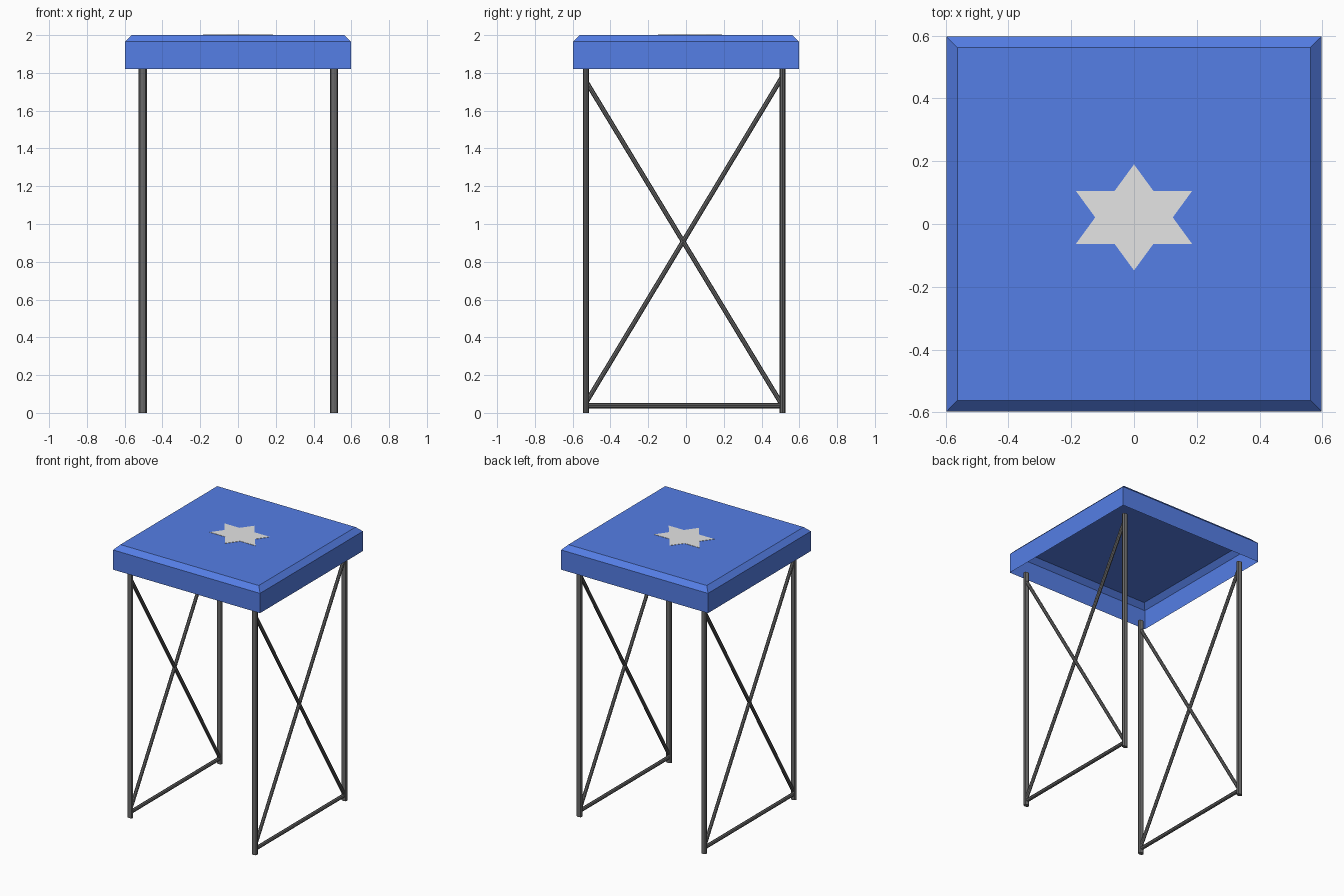
import bpy, bmesh, math
from mathutils import Vector

cube = bpy.data.objects.get("Cube")
if cube:
    bpy.data.objects.remove(cube, do_unlink=True)


def material(name, rgb):
    mat = bpy.data.materials.new(name)
    mat.use_nodes = True
    color = (*rgb, 1)
    mat.diffuse_color = color
    bsdf = next(n for n in mat.node_tree.nodes if n.type == 'BSDF_PRINCIPLED')
    bsdf.inputs["Base Color"].default_value = color
    return mat


blue = material("canopy blue", (0.09, 0.21, 0.79))
grey = material("metal grey", (0.14, 0.14, 0.14))
white = material("star light grey", (0.78, 0.78, 0.78))


def finish(name, bm, mat):
    mesh = bpy.data.meshes.new(name)
    bm.to_mesh(mesh)
    bm.free()
    mesh.materials.append(mat)
    obj = bpy.data.objects.new(name, mesh)
    bpy.context.collection.objects.link(obj)
    return obj


def rod(name, start, end, width, depth):
    """Eight-sided rod between two points, width along x."""
    a, b = Vector(start), Vector(end)
    bm = bmesh.new()
    bmesh.ops.create_cone(bm, cap_ends=True, segments=8, radius1=0.5,
                          radius2=0.5, depth=(b - a).length)
    bmesh.ops.scale(bm, vec=(width, depth, 1), verts=bm.verts)
    obj = finish(name, bm, grey)
    obj.location = (a + b) / 2
    # Rods lie in the yz plane, so a turn about x aligns them
    d = b - a
    obj.rotation_euler.x = math.atan2(-d.y, d.z)
    return obj


# Canopy: thin shell, open below, with a sloped top border
HALF, INSET = 0.597, 0.035
bm = bmesh.new()
rings = []
for half, z in ((HALF, 1.82), (HALF, 1.965), (HALF - INSET, 2.0)):
    rings.append([bm.verts.new((sx * half, sy * half, z))
                  for sx, sy in ((-1, -1), (1, -1), (1, 1), (-1, 1))])
for low, high in zip(rings, rings[1:]):
    for i in range(4):
        j = (i + 1) % 4
        bm.faces.new((low[i], low[j], high[j], high[i]))
bm.faces.new(rings[-1])
finish("canopy", bm, blue)

# Six-pointed star plate on the canopy
bm = bmesh.new()
outline = []
for i in range(12):
    r = 1 if i % 2 == 0 else 1 / math.sqrt(3)
    t = math.pi / 2 + i * math.pi / 6
    outline.append(bm.verts.new((0.214 * r * math.cos(t),
                                 0.021 + 0.169 * r * math.sin(t), 2.0)))
face = bm.faces.new(outline)
top = bmesh.ops.extrude_face_region(bm, geom=[face])["geom"]
bmesh.ops.translate(bm, vec=(0, 0, 0.002),
                    verts=[v for v in top if isinstance(v, bmesh.types.BMVert)])
bmesh.ops.recalc_face_normals(bm, faces=bm.faces)
finish("star_plate", bm, white)

# Two side frames: legs, floor bar and crossed braces
FRONT, BACK = -0.529, 0.51
for side, x in (("right", -0.504), ("left", 0.508)):
    for end, y in (("front", FRONT), ("back", BACK)):
        rod(f"{end}_{side}_leg", (x, y, 0), (x, y, 1.82), 0.043, 0.031)
    rod(f"{side}_floor_bar", (x, FRONT, 0.038), (x, BACK, 0.038), 0.027, 0.027)
    rod(f"{side}_brace_falling", (x, FRONT, 1.755), (x, BACK, 0.04), 0.025, 0.025)
    rod(f"{side}_brace_rising", (x, FRONT, 0.055), (x, BACK, 1.78), 0.025, 0.025)
